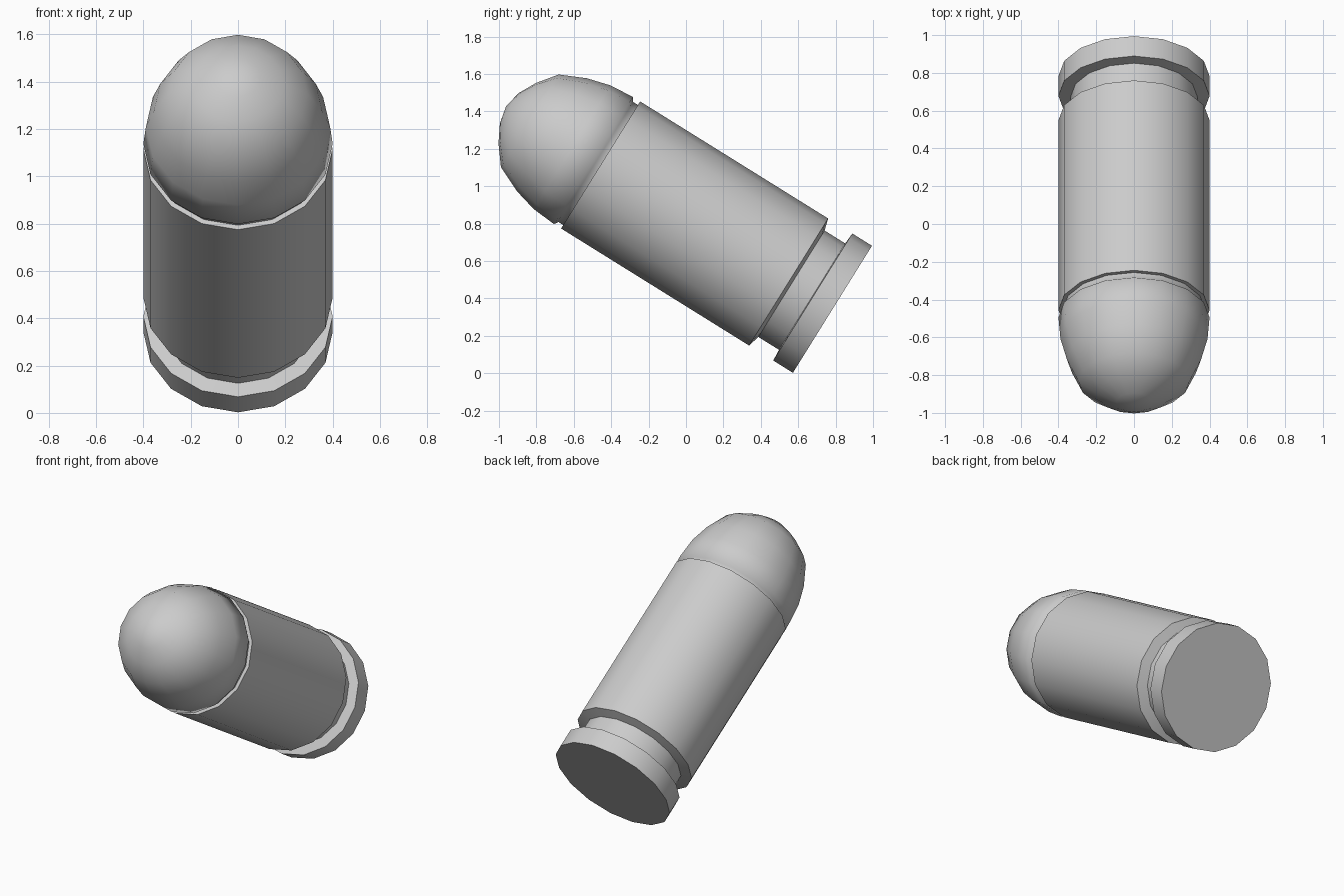
import bpy, bmesh, math
from mathutils import Matrix

if "Cube" in bpy.data.objects:
    bpy.data.objects.remove(bpy.data.objects["Cube"], do_unlink=True)

SIDES = 16
grey = bpy.data.materials.new("plain grey")
grey.use_nodes = True
COLOUR = (0.6, 0.6, 0.6, 1)
grey.diffuse_color = COLOUR
grey.node_tree.nodes["Principled BSDF"].inputs["Base Color"].default_value = COLOUR

# the round leans forward: base centre at the back, nose up and to the front
TILT = Matrix.Translation((0, 0.783, 0.342)) @ Matrix.Rotation(math.radians(58.1), 4, "X")


def lathe(name, profile):
    """Revolve (distance along axis, radius) points; open ends are capped."""
    bm = bmesh.new()
    rings = []
    for s, r in profile:
        if r == 0:
            rings.append([bm.verts.new((0, 0, s))] * SIDES)
            continue
        angles = [2 * math.pi * i / SIDES for i in range(SIDES)]
        rings.append([bm.verts.new((r * math.cos(a), r * math.sin(a), s)) for a in angles])
    for low, high in zip(rings, rings[1:]):
        for i in range(SIDES):
            j = (i + 1) % SIDES
            corners = dict.fromkeys((low[i], low[j], high[j], high[i]))
            bm.faces.new(list(corners))
    for ring in (rings[0], rings[-1]):
        if len(set(ring)) > 1:
            bm.faces.new(ring)
    bmesh.ops.recalc_face_normals(bm, faces=bm.faces)
    bm.transform(TILT)
    mesh = bpy.data.meshes.new(name)
    bm.to_mesh(mesh)
    bm.free()
    mesh.materials.append(grey)
    obj = bpy.data.objects.new(name, mesh)
    bpy.context.collection.objects.link(obj)
    bpy.ops.object.select_all(action="DESELECT")
    obj.select_set(True)
    bpy.context.view_layer.objects.active = obj
    bpy.ops.object.shade_smooth_by_angle(angle=math.radians(70))
    return obj


# casing: rim, extractor groove, sloped shoulder, straight wall
lathe("casing", [(0, 0.4), (0.124, 0.4), (0.128, 0.335), (0.258, 0.335),
                 (0.276, 0.4), (0.31, 0.4), (1.46, 0.4)])

# rounded nose with a narrow neck seated in the casing mouth
lathe("rounded_nose", [(1.44, 0.378), (1.49, 0.378), (1.505, 0.4), (1.64, 0.389),
                       (1.767, 0.355), (1.906, 0.292), (1.985, 0.19),
                       (2.035, 0.095), (2.055, 0)])
